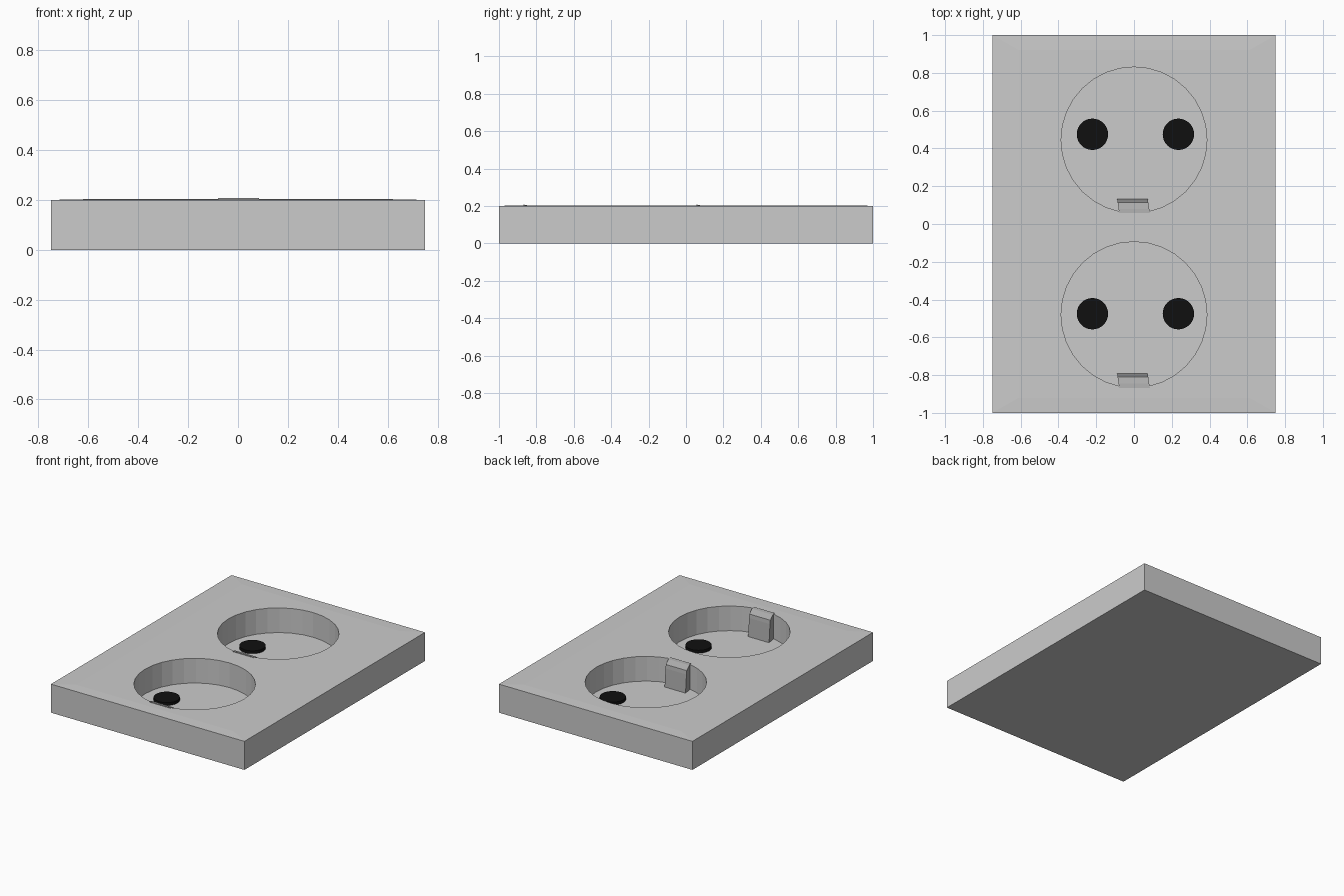
import bpy, bmesh

if "Cube" in bpy.data.objects:
    bpy.data.objects.remove(bpy.data.objects["Cube"])

def add_object(name, bm, color=None):
    bmesh.ops.recalc_face_normals(bm, faces=bm.faces[:])
    mesh = bpy.data.meshes.new(name)
    bm.to_mesh(mesh)
    bm.free()
    ob = bpy.data.objects.new(name, mesh)
    bpy.context.collection.objects.link(ob)
    if color:
        mat = bpy.data.materials.new(name + "_color")
        mat.diffuse_color = color
        mat.use_nodes = True
        mat.node_tree.nodes["Principled BSDF"].inputs["Base Color"].default_value = mat.diffuse_color
        mesh.materials.append(mat)
    return ob

def cylinder(name, x, y, z0, z1, r, sides, color=None):
    bm = bmesh.new()
    bmesh.ops.create_cone(bm, cap_ends=True, segments=sides, radius1=r, radius2=r, depth=z1 - z0)
    bmesh.ops.translate(bm, verts=bm.verts[:], vec=(x, y, (z0 + z1) / 2))
    return add_object(name, bm, color)

# wall plate with a very slightly raised top
bm = bmesh.new()
rings = [[bm.verts.new((sx * w, sy * d, z)) for sx, sy in ((-1, -1), (1, -1), (1, 1), (-1, 1))]
         for w, d, z in ((0.75, 1, 0), (0.75, 1, 0.2), (0.61, 0.92, 0.203))]
bm.faces.new(rings[0])
bm.faces.new(rings[-1])
for a, b in zip(rings, rings[1:]):
    for i in range(4):
        j = (i + 1) % 4
        bm.faces.new((a[i], a[j], b[j], b[i]))
plate = add_object("wall_plate", bm)

# earth clip: side profile (y from socket centre, z), extruded along x with a small skew
CLIP = [(-0.388, 0.03), (-0.388, 0.207), (-0.365, 0.203), (-0.33, 0.18), (-0.325, 0.155), (-0.312, 0.03)]

def clip(name, cy):
    bm = bmesh.new()
    sides = [[bm.verts.new((x - (y + 0.388) * 0.15, cy + y, z)) for y, z in CLIP]
             for x in (-0.078, 0.084)]
    bm.faces.new(sides[0])
    bm.faces.new(sides[1])
    for i in range(len(CLIP)):
        j = (i + 1) % len(CLIP)
        bm.faces.new((sides[0][i], sides[0][j], sides[1][j], sides[1][i]))
    add_object(name, bm, (0.4, 0.4, 0.4, 1))

# two sockets: round recess, pair of pin holes, earth clip
for label, cy, hole_y in (("upper", 0.445, 0.475), ("lower", -0.48, -0.475)):
    cutter = cylinder(label + "_recess_cutter", 0, cy, 0.03, 0.4, 0.386, 32)
    cutter.hide_render = True
    cutter.hide_viewport = True
    mod = plate.modifiers.new(label + "_recess", 'BOOLEAN')
    mod.operation = 'DIFFERENCE'
    mod.solver = 'EXACT'
    mod.object = cutter
    for side, x in (("left", -0.22), ("right", 0.235)):
        cylinder(f"{label}_{side}_pin_hole", x, hole_y, 0.03, 0.05, 0.083, 32, (0.005, 0.005, 0.005, 1))
    clip(label + "_earth_clip", cy)
